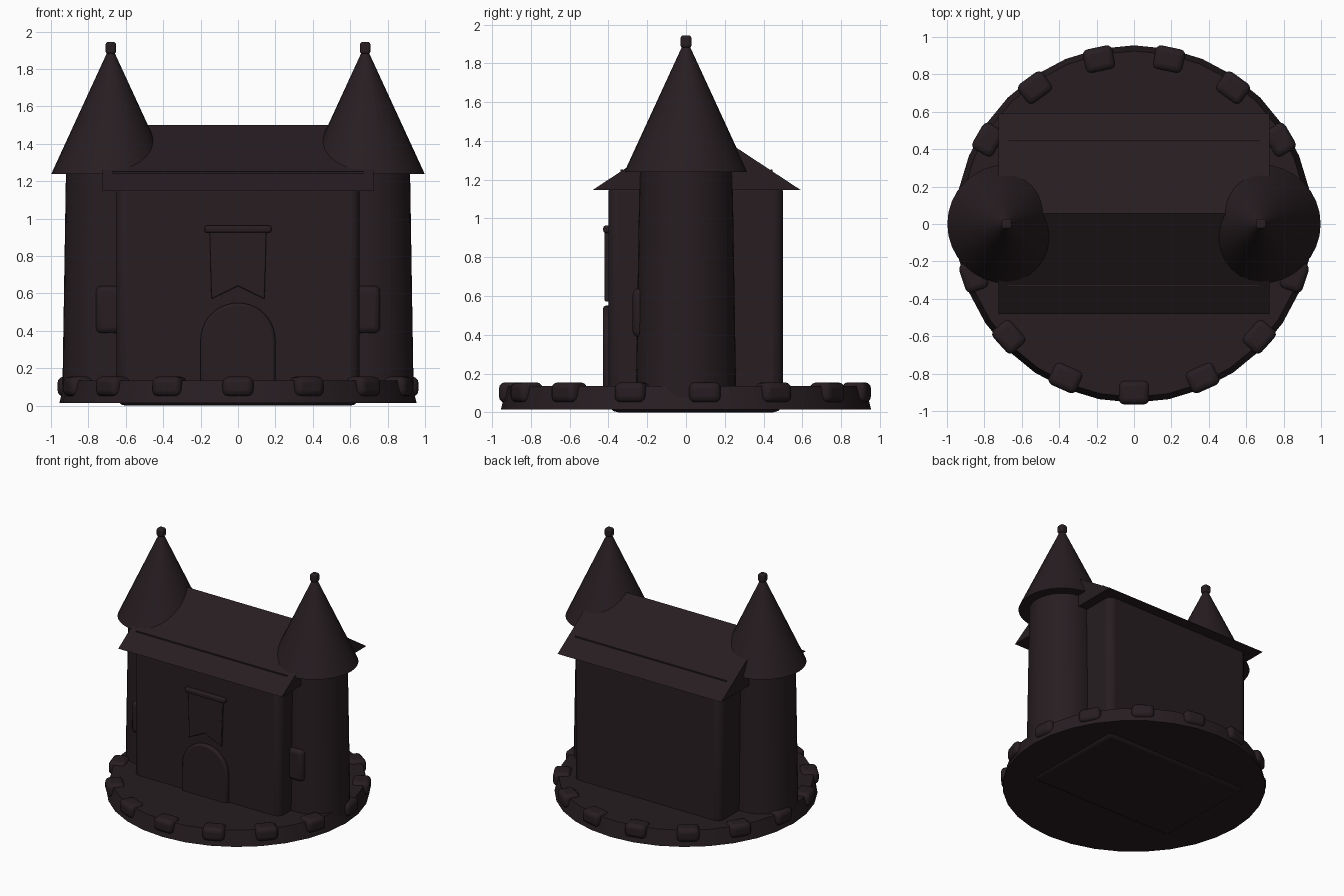
import bpy, bmesh
from math import pi, sin, cos, radians

if "Cube" in bpy.data.objects:
    bpy.data.objects.remove(bpy.data.objects["Cube"])

mat = bpy.data.materials.new("dark_stone")
mat.diffuse_color = (0.02, 0.0125, 0.0155, 1)
mat.use_nodes = True
mat.node_tree.nodes["Principled BSDF"].inputs["Base Color"].default_value = mat.diffuse_color


def finish(ob, name, bevel=0, segments=3):
    ob.name = name
    ob.data.materials.append(mat)
    if bevel:
        m = ob.modifiers.new("bevel", 'BEVEL')
        m.width, m.segments, m.limit_method = bevel, segments, 'ANGLE'
    bpy.ops.object.select_all(action='DESELECT')
    ob.select_set(True)
    bpy.context.view_layer.objects.active = ob
    bpy.ops.object.shade_smooth_by_angle(angle=radians(35))
    return ob


def box(name, lo, hi, bevel=0, segments=3):
    bpy.ops.mesh.primitive_cube_add(size=1)
    ob = bpy.context.object
    size = [b - a for a, b in zip(lo, hi)]
    for v in ob.data.vertices:
        v.co = [c * s for c, s in zip(v.co, size)]
    ob.location = [(a + b) / 2 for a, b in zip(lo, hi)]
    return finish(ob, name, bevel, segments)


def cone(name, x, r1, r2, z1, z2, sides=32):
    bpy.ops.mesh.primitive_cone_add(vertices=sides, radius1=r1, radius2=r2,
                                    depth=z2 - z1, location=(x, 0, (z1 + z2) / 2))
    return finish(bpy.context.object, name)


def extrude(name, pts, vec, bevel=0):
    """Fill a closed outline of 3D points and extrude it along vec."""
    bm = bmesh.new()
    face = bm.faces.new([bm.verts.new(p) for p in pts])
    r = bmesh.ops.extrude_face_region(bm, geom=[face])
    bmesh.ops.translate(bm, vec=vec,
                        verts=[g for g in r["geom"] if isinstance(g, bmesh.types.BMVert)])
    bmesh.ops.recalc_face_normals(bm, faces=bm.faces[:])
    me = bpy.data.meshes.new(name)
    bm.to_mesh(me)
    bm.free()
    ob = bpy.data.objects.new(name, me)
    bpy.context.collection.objects.link(ob)
    return finish(ob, name, bevel, 2)


# Round base with a ring of rounded stones
cone("base", 0, 0.955, 0.925, 0.015, 0.135)
for i in range(15):
    a = -pi / 2 + i * 2 * pi / 15
    s = box("rim_stone", (-0.065, -0.082, 0.05), (0.065, 0.082, 0.155), 0.032)
    s.location = (0.9 * cos(a), 0.9 * sin(a), s.location.z)
    s.rotation_euler.z = a

# Main hall and its gabled roof
box("hall", (-0.65, -0.4, 0), (0.65, 0.5, 1.19), 0.05)
extrude("roof", [(-0.725, -0.48, 1.148), (-0.725, 0.59, 1.148), (-0.725, 0.055, 1.5)], (1.45, 0, 0))
for s in (-1, 1):
    y = 0.055 + s * 0.386
    box("roof_seam", (-0.67, y - 0.006, 1.2), (0.67, y + 0.006, 1.252))

# Arched door
arch = [(-0.2, -0.428, 0.05)]
arch += [(-0.2 * cos(pi * i / 20), -0.428, 0.35 + 0.2 * sin(pi * i / 20)) for i in range(21)]
arch += [(0.2, -0.428, 0.05)]
extrude("door", arch, (0, 0.06, 0), 0.014)

# Swallowtail banner and its rod
extrude("banner", [(-0.152, -0.42, 0.95), (0.152, -0.42, 0.95), (0.142, -0.42, 0.57),
                   (0, -0.42, 0.64), (-0.142, -0.42, 0.57)], (0, 0.04, 0), 0.006)
box("banner_rod", (-0.178, -0.427, 0.925), (0.178, -0.38, 0.963), 0.012)

# Towers with spires, finials and front windows
for s in (-1, 1):
    x = 0.68 * s
    cone("tower", x, 0.26, 0.24, 0.015, 1.25)
    cone("spire", x, 0.318, 0.012, 1.24, 1.905)
    box("finial", (x - 0.028, -0.028, 1.88), (x + 0.028, 0.028, 1.945), 0.014)
    box("tower_window", (x - 0.08, -0.275, 0.388), (x + 0.08, -0.2, 0.64), 0.03)
